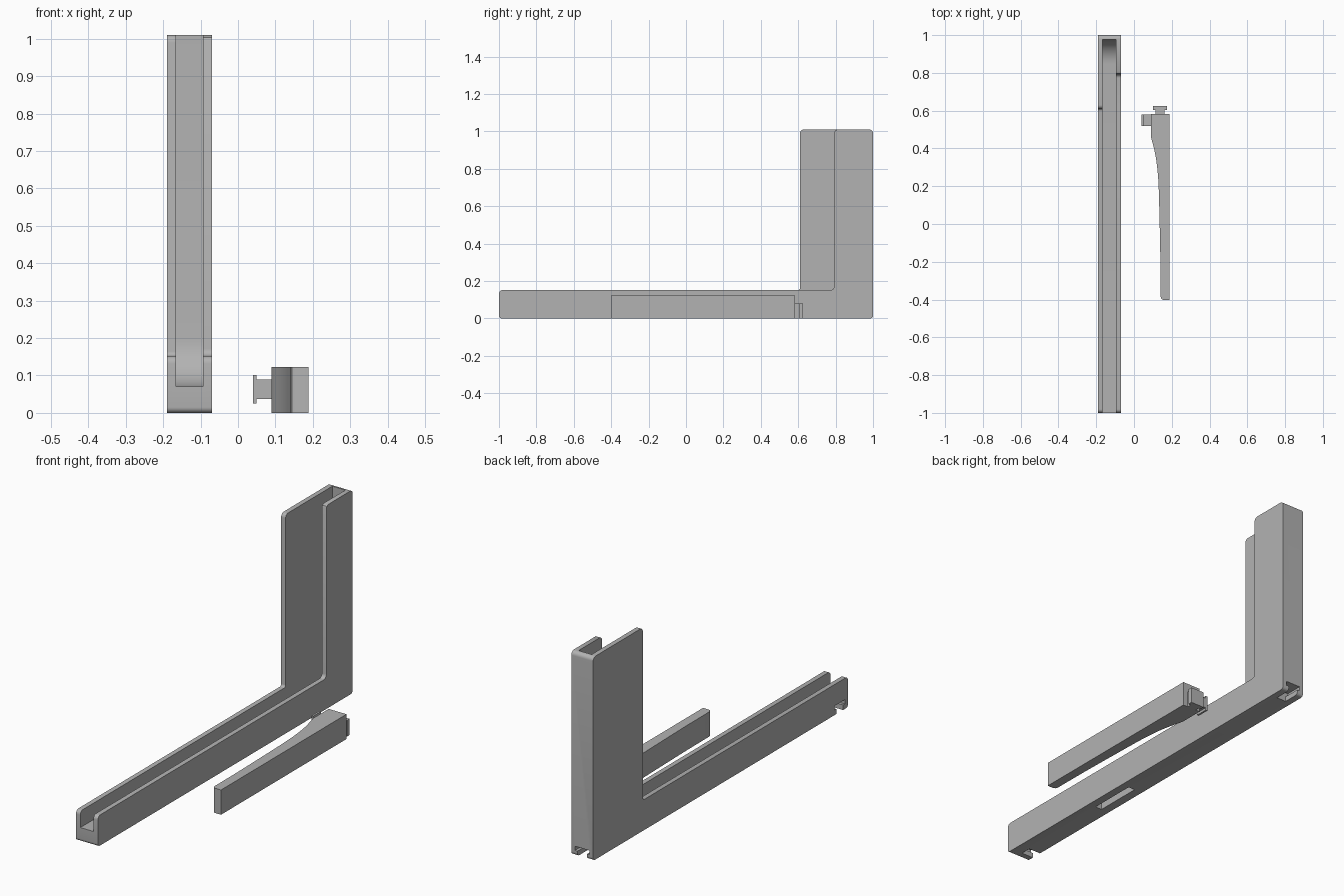
import bpy, bmesh, math

if "Cube" in bpy.data.objects:
    bpy.data.objects.remove(bpy.data.objects["Cube"])

grey = bpy.data.materials.new("plain grey")
grey.diffuse_color = (0.45, 0.45, 0.45, 1)
grey.use_nodes = True
grey.node_tree.nodes["Principled BSDF"].inputs["Base Color"].default_value = grey.diffuse_color


def rounded(points, steps=6):
    """Expand (a, b, radius) corners into arcs."""
    out = []
    n = len(points)
    for i, (a, b, r) in enumerate(points):
        if r == 0:
            out.append((a, b))
            continue
        pa, pb, _ = points[i - 1]
        na, nb, _ = points[(i + 1) % n]
        lp, ln = math.hypot(pa - a, pb - b), math.hypot(na - a, nb - b)
        u = ((pa - a) / lp, (pb - b) / lp)
        v = ((na - a) / ln, (nb - b) / ln)
        # right-angled corners: arc around the point offset along both edges
        ca, cb = a + r * (u[0] + v[0]), b + r * (u[1] + v[1])
        for k in range(steps + 1):
            t = k / steps * math.pi / 2
            s, c = math.sin(t), math.cos(t)
            out.append((ca - r * (v[0] * c + u[0] * s), cb - r * (v[1] * c + u[1] * s)))
    return out


def prism(name, profile, axis, lo, hi):
    """Extrude a 2D profile along an axis; the profile uses the other two axes in order."""
    def place(p, h):
        co = list(p)
        co.insert("xyz".index(axis), h)
        return co
    bm = bmesh.new()
    face = bm.faces.new([bm.verts.new(place(p, lo)) for p in profile])
    res = bmesh.ops.extrude_face_region(bm, geom=[face])
    d = place((0, 0), hi - lo)
    bmesh.ops.translate(bm, vec=d, verts=[g for g in res["geom"] if isinstance(g, bmesh.types.BMVert)])
    bmesh.ops.recalc_face_normals(bm, faces=bm.faces)
    mesh = bpy.data.meshes.new(name)
    bm.to_mesh(mesh)
    bm.free()
    mesh.materials.append(grey)
    obj = bpy.data.objects.new(name, mesh)
    bpy.context.collection.objects.link(obj)
    return obj


def rect(a0, a1, b0, b1):
    return [(a0, b0), (a1, b0), (a1, b1), (a0, b1)]


def tee(c, base, neck, depth, neck_w, head_w):
    """T outline: neck from base to neck, head from neck to depth (half widths)."""
    return [(c - neck_w, base), (c + neck_w, base), (c + neck_w, neck), (c + head_w, neck),
            (c + head_w, depth), (c - head_w, depth), (c - head_w, neck), (c - neck_w, neck)]


def apply_boolean(target, tool, operation):
    mod = target.modifiers.new("boolean", "BOOLEAN")
    mod.operation, mod.solver, mod.object = operation, "EXACT", tool
    bpy.ops.object.select_all(action="DESELECT")
    bpy.context.view_layer.objects.active = target
    target.select_set(True)
    bpy.ops.object.modifier_apply(modifier=mod.name)
    bpy.data.objects.remove(tool)


def smooth(obj):
    bpy.ops.object.select_all(action="DESELECT")
    bpy.context.view_layer.objects.active = obj
    obj.select_set(True)
    bpy.ops.object.shade_smooth_by_angle(angle=math.radians(30))


# L-shaped bracket, full width
bracket = prism("bracket", rounded([
    (-1, 0, 0.015), (1, 0, 0.015), (1, 1.01, 0.02), (0.61, 1.01, 0.02),
    (0.61, 0.152, 0.012), (-1, 0.152, 0.02)]), "x", -0.19, -0.07)

# shorter upright wall on the right side
apply_boolean(bracket, prism("step_cutter", rounded([
    (0.5, 0.152, 0), (0.793, 0.152, 0.02), (0.793, 0.995, 0)])
    + [(0.797, 1.004), (0.808, 1.01), (0.808, 1.2), (0.5, 1.2)], "x", -0.1, 0), "DIFFERENCE")

# open channel along the arm and up the post
apply_boolean(bracket, prism("channel_cutter", rounded([
    (-1.2, 0.07, 0), (0.977, 0.07, 0.13), (0.977, 1.3, 0), (-1.2, 1.3, 0)], 10),
    "x", -0.166, -0.094), "DIFFERENCE")

# underside: T slot at the back, T slot at the front side, shallow pocket
apply_boolean(bracket, prism("back_slot", tee(-0.13, -0.05, 0.025, 0.046, 0.026, 0.04),
                             "y", 0.915, 1.1), "DIFFERENCE")
apply_boolean(bracket, prism("side_slot", tee(-0.935, -0.05, 0.025, 0.046, 0.026, 0.04),
                             "x", -0.3, -0.125), "DIFFERENCE")
apply_boolean(bracket, prism("pocket", rect(-0.146, -0.11, -0.41, -0.17),
                             "z", -0.1, 0.04), "DIFFERENCE")
smooth(bracket)

# separate foot arm: straight bar flaring through an S curve to a thick end
edge = [(0.09, 0.583), (0.09, 0.46), (0.098, 0.43), (0.108, 0.39), (0.117, 0.345),
        (0.124, 0.29), (0.129, 0.23), (0.132, 0.16), (0.1345, 0.06), (0.137, -0.05),
        (0.14, -0.2), (0.141, -0.385), (0.145, -0.397), (0.155, -0.402)]
arm = prism("foot_arm", edge + [(0.188, -0.402), (0.188, 0.583)], "z", 0, 0.123)

# T-shaped connectors on the thick end and on its side
apply_boolean(arm, prism("end_connector", tee(0.138, 0.57, 0.604, 0.626, 0.024, 0.037),
                         "z", 0, 0.08), "UNION")
side = [(x, z) for z, x in tee(0.063, 0.1, 0.05, 0.04, 0.026, 0.038)]
apply_boolean(arm, prism("side_connector", side, "y", 0.518, 0.58), "UNION")
smooth(arm)
